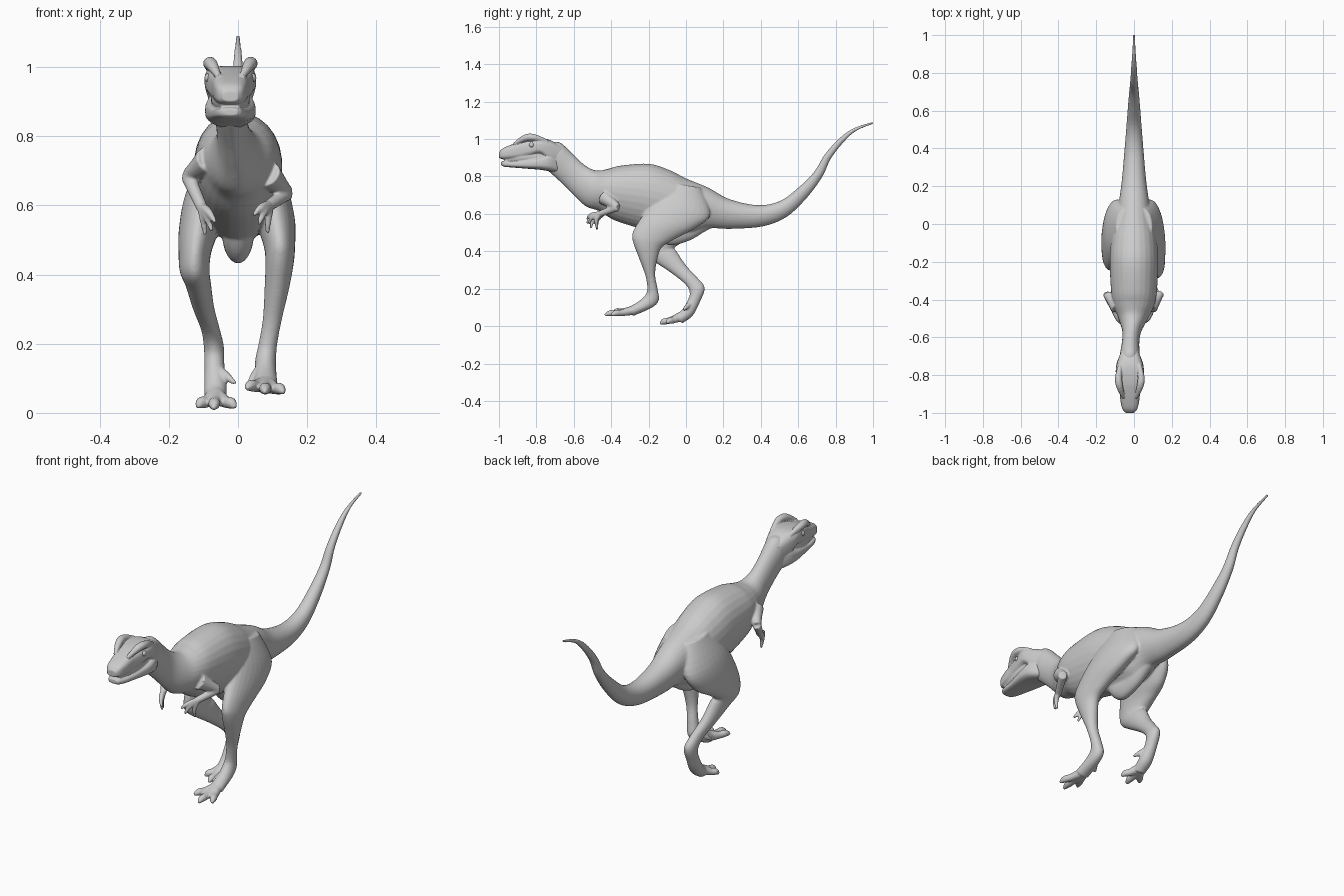
import bpy, bmesh, math
from mathutils import Vector


def resample(rows, n=5):
    # Catmull-Rom interpolation of any list of equal-length tuples
    rows = [Vector(r) for r in rows]
    out = []
    for i in range(len(rows) - 1):
        a, b, c, d = rows[max(i - 1, 0)], rows[i], rows[i + 1], rows[min(i + 2, len(rows) - 1)]
        for k in range(n):
            t = k / n
            out.append(b + (c - a) * (t / 2) + (a * 2 - b * 5 + c * 4 - d) * (t * t / 2)
                       + (b * 3 - a - c * 3 + d) * (t ** 3 / 2))
    return out + [rows[-1]]


def skin(bm, rings):
    # closed skin over a list of rings
    vr = [[bm.verts.new(p) for p in r] for r in rings]
    n = len(vr[0])
    faces = [bm.faces.new(vr[0]), bm.faces.new(vr[-1])]
    for a, b in zip(vr, vr[1:]):
        for i in range(n):
            faces.append(bm.faces.new((a[i], a[(i + 1) % n], b[(i + 1) % n], b[i])))
    bmesh.ops.recalc_face_normals(bm, faces=faces)


def spow(v, e):
    return math.copysign(abs(v) ** e, v)


def loft(bm, rows, e=1.0, egg=0.0, n=28):
    # row = (y, z of one edge, y, z of opposite edge, centre x, half width)
    rings = []
    for y1, z1, y2, z2, x, w in resample(rows):
        ring = []
        for i in range(n):
            a = 2 * math.pi * i / n
            c, s = spow(math.cos(a), e), spow(math.sin(a), e)
            ring.append((x + w * c * (1 + egg * s),
                         (y1 + y2) / 2 + (y1 - y2) / 2 * s,
                         (z1 + z2) / 2 + (z1 - z2) / 2 * s))
        rings.append(ring)
    skin(bm, rings)


def tube(bm, pts, n=14):
    # point = (x, y, z, radius)
    p = resample(pts, 4)
    whole = (p[-1].xyz - p[0].xyz).normalized()
    ref = Vector((0, 0, 1)) if abs(whole.z) < 0.7 else Vector((1, 0, 0))
    rings = []
    for i, q in enumerate(p):
        t = (p[min(i + 1, len(p) - 1)].xyz - p[max(i - 1, 0)].xyz).normalized()
        u = t.cross(ref).normalized()
        v = t.cross(u)
        rings.append([q.xyz + (u * math.cos(2 * math.pi * k / n) + v * math.sin(2 * math.pi * k / n)) * q.w
                      for k in range(n)])
    skin(bm, rings)


def finish(bm, name, voxel, smooth):
    # fuse the overlapping volumes into one smooth skin
    me = bpy.data.meshes.new(name)
    bm.to_mesh(me)
    bm.free()
    ob = bpy.data.objects.new(name, me)
    bpy.context.collection.objects.link(ob)
    r = ob.modifiers.new("fuse", 'REMESH')
    r.mode, r.voxel_size, r.use_smooth_shade = 'VOXEL', voxel, True
    s = ob.modifiers.new("soften", 'SMOOTH')
    s.factor, s.iterations = 0.5, smooth


body = bmesh.new()

# neck, torso and tail
loft(body, [
    (-.72, .985, -.76, .85, -.022, .05), (-.67, .98, -.715, .81, -.022, .052),
    (-.60, .915, -.66, .76, -.018, .046), (-.54, .86, -.60, .70, -.012, .05),
    (-.48, .832, -.535, .64, -.005, .075), (-.42, .84, -.465, .615, 0, .103),
    (-.35, .858, -.38, .565, 0, .12), (-.2, .868, -.22, .515, 0, .128),
    (-.09, .835, -.1, .49, 0, .122), (0, .79, .02, .49, 0, .105),
    (.12, .74, .12, .522, 0, .08), (.23, .68, .24, .52, 0, .064),
    (.38, .647, .41, .533, 0, .05), (.5, .668, .54, .585, 0, .04),
    (.6, .74, .65, .69, 0, .032), (.685, .825, .73, .80, 0, .025),
    (.74, .915, .775, .895, 0, .02), (.82, 1.005, .845, .985, 0, .015),
    (.9, 1.06, .91, 1.043, 0, .01), (1, 1.093, 1.002, 1.081, 0, .006)], egg=0.1)

# keel under the hips
loft(body, [
    (-.19, .60, -.19, .53, 0, .03), (-.13, .60, -.14, .46, 0, .045),
    (-.07, .60, -.08, .432, 0, .045), (.01, .60, .02, .458, 0, .04),
    (.09, .60, .10, .505, 0, .035), (.14, .60, .15, .53, 0, .03)])

# right leg, stepping forward
loft(body, [
    (-.11, .77, .08, .74, .05, .045), (-.17, .68, .13, .60, .085, .06),
    (-.24, .58, .06, .53, .108, .057), (-.285, .50, -.07, .46, .12, .045),
    (-.282, .445, -.13, .42, .12, .041), (-.25, .36, -.15, .37, .113, .036),
    (-.217, .27, -.165, .28, .10, .028), (-.207, .205, -.152, .20, .087, .027),
    (-.215, .17, -.145, .14, .08, .03), (-.25, .135, -.18, .10, .08, .031),
    (-.30, .105, -.28, .055, .08, .035)])

# left leg, pushing off behind
loft(body, [
    (-.11, .77, .08, .74, -.05, .045), (-.17, .66, .13, .60, -.09, .062),
    (-.22, .55, .08, .51, -.113, .058), (-.245, .46, 0, .46, -.125, .047),
    (-.235, .395, -.06, .42, -.125, .043), (-.17, .345, -.05, .40, -.115, .037),
    (-.08, .285, 0, .325, -.10, .031), (-.005, .225, .06, .26, -.08, .027),
    (.02, .18, .10, .205, -.07, .029), (.01, .14, .075, .13, -.068, .029),
    (-.02, .09, .035, .055, -.065, .033), (-.06, .055, -.02, .015, -.065, .03)])


# toes: three forward, one small inner claw
def toes(base, tips, spur):
    b = Vector(base)
    for t in tips:
        d = Vector(t) - b
        k1, k2 = b + d * .5, b + d * .8
        tube(body, [(*b, .026), (*k1, .018), (k2.x, k2.y, k2.z + .006, .017), (*t, .006)])
    a, c = Vector(spur[0]), Vector(spur[1])
    tube(body, [(*a, .014), (*((a + c) / 2), .012), (*c, .006)])


toes((.08, -.28, .085), [(.025, -.395, .07), (.078, -.435, .058), (.132, -.40, .058)],
     [(.065, -.21, .13), (.032, -.255, .09)])
toes((-.065, -.03, .05), [(-.118, -.10, .016), (-.07, -.14, .011), (-.008, -.105, .015)],
     [(-.05, .02, .12), (-.008, -.015, .085)])


# arms with three-fingered hands
def arm(shoulder, elbow, wrist, tips):
    s, e, w = Vector(shoulder), Vector(elbow), Vector(wrist)
    tube(body, [(*s, .042), (*((s + e) / 2), .03), (*e, .02)])
    tube(body, [(*e, .021), (*((e + w) / 2), .019), (*w, .017)])
    for t in tips:
        m = (w + Vector(t)) / 2 + Vector((0, -.012, .008))
        tube(body, [(*w, .015), (*m, .012), (*t, .006)])


arm((.085, -.44, .69), (.142, -.365, .635), (.09, -.46, .60),
    [(.045, -.53, .572), (.06, -.52, .545), (.085, -.475, .52)])
arm((-.085, -.44, .73), (-.145, -.37, .685), (-.105, -.455, .595),
    [(-.065, -.53, .55), (-.075, -.51, .525), (-.095, -.475, .515)])

finish(body, "body", 0.005, 6)

# head: upper skull, lower jaw, inner core and brow crests
head = bmesh.new()
HX = -.022


def straight(rows):
    return [(y, zt, y, zb, HX, w) for y, zt, zb, w in rows]


loft(head, straight([
    (-.67, .965, .87, .045), (-.73, .996, .88, .066), (-.78, 1.003, .917, .075),
    (-.84, .998, .904, .066), (-.89, .985, .894, .055), (-.94, .968, .891, .049),
    (-.98, .95, .892, .039), (-1.0, .93, .90, .022)]), e=.65)
loft(head, straight([
    (-.68, .92, .82, .042), (-.73, .925, .828, .068), (-.78, .908, .836, .073),
    (-.84, .895, .841, .064), (-.89, .885, .845, .054), (-.94, .882, .849, .046),
    (-.975, .883, .853, .034), (-.988, .88, .86, .02)]), e=.65)
loft(head, straight([(-.70, .95, .86, .05), (-.85, .95, .86, .055), (-.97, .93, .865, .028)]))
for s in (-1, 1):
    tube(head, [(HX + s * .034, -.92, .972, .008), (HX + s * .054, -.86, 1.006, .018),
                (HX + s * .060, -.81, 1.008, .018), (HX + s * .05, -.74, .985, .010)])
finish(head, "head", 0.003, 4)

# eyes and nostril rims
for s, side in ((-1, "left"), (1, "right")):
    bpy.ops.mesh.primitive_uv_sphere_add(segments=20, ring_count=12, radius=.014,
                                         location=(HX + s * .061, -.825, .968))
    bpy.context.object.name = side + "_eye"
    bpy.ops.object.shade_smooth()
    bpy.ops.mesh.primitive_torus_add(major_radius=.007, minor_radius=.003, major_segments=16,
                                     minor_segments=8, location=(HX + s * .031, -.98, .934),
                                     rotation=(math.radians(70), 0, s * math.radians(50)))
    bpy.context.object.name = side + "_nostril"
    bpy.ops.object.shade_smooth()
